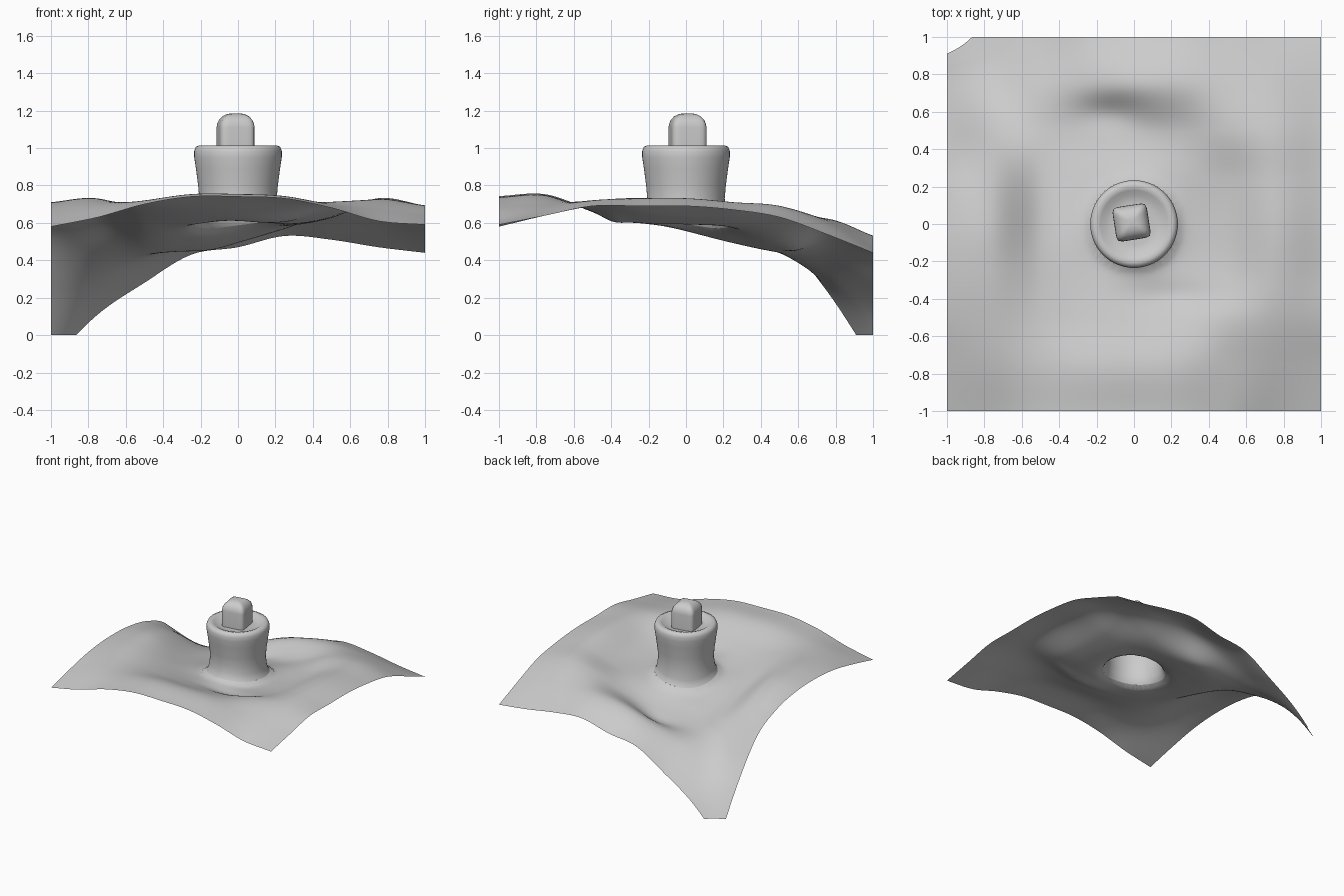
import bpy, bmesh, math
from mathutils import Vector, Matrix

if "Cube" in bpy.data.objects:
    bpy.data.objects.remove(bpy.data.objects["Cube"])

grey = bpy.data.materials.new("light_grey")
grey.use_nodes = True
grey.diffuse_color = (0.6, 0.6, 0.6, 1)
grey.node_tree.nodes["Principled BSDF"].inputs["Base Color"].default_value = (0.6, 0.6, 0.6, 1)

# Sheet relief in hundredths: rows run back to front, columns run -x to +x
RELIEF = """
-14 11 28 43 47 53 51 47 44
24 29 40 50 58 62 62 60 54
53 45 44 46 50 57 66 69 63
65 62 50 51 55 58 63 71 67
70 71 57 56 57 58 63 73 69
71 73 64 60 60 60 65 73 69
69 72 69 67 66 67 71 72 69
64 69 72 75 75 74 70 67 64
58 63 70 74 74 73 68 61 59
"""
ROWS = [[int(n) / 100 for n in line.split()] for line in RELIEF.split("\n") if line][::-1]
HOLE = 0.235
# Local dents: centre x, y, half-widths, depth
DENTS = [(-0.13, 0.6, 0.17, 0.09, 0.035), (0.2, -0.39, 0.25, 0.08, 0.025)]


def spline(values, t):
    """Smooth interpolation through evenly spaced values, t from -1 to 1."""
    ends = [2 * values[0] - values[1]] + list(values) + [2 * values[-1] - values[-2]]
    s = min(max((t + 1) / 2, 0), 1) * (len(values) - 1)
    i = min(int(s), len(values) - 2)
    f = s - i
    a, b, c, d = ends[i:i + 4]
    return b + f / 2 * (c - a + f * (2 * a - 5 * b + 4 * c - d + f * (3 * (b - c) + d - a)))


def height(x, y):
    """Relief with a fillet rising to the neck, less the local dents."""
    z = spline([spline(row, x) for row in ROWS], y)
    z += 0.035 * min(math.exp((HOLE - math.hypot(x, y)) / 0.035), 1)
    for cx, cy, wx, wy, depth in DENTS:
        z -= depth * math.exp(-((x - cx) / wx) ** 2 - ((y - cy) / wy) ** 2)
    return z


def finish(name, bm, angle):
    mesh = bpy.data.meshes.new(name)
    bm.normal_update()
    bm.to_mesh(mesh)
    bm.free()
    mesh.materials.append(grey)
    obj = bpy.data.objects.new(name, mesh)
    bpy.context.collection.objects.link(obj)
    bpy.ops.object.select_all(action="DESELECT")
    obj.select_set(True)
    bpy.context.view_layer.objects.active = obj
    bpy.ops.object.shade_smooth_by_angle(angle=math.radians(angle))
    return obj


def loft(bm, rings):
    """Join successive closed rings of points with quads."""
    loops = [[bm.verts.new(p) for p in ring] for ring in rings]
    for low, high in zip(loops, loops[1:]):
        for i in range(len(low)):
            j = (i + 1) % len(low)
            bm.faces.new((low[i], low[j], high[j], high[i]))
    return loops


# Draped sheet with a round opening in the middle and the low corner trimmed off
bm = bmesh.new()
bmesh.ops.create_grid(bm, x_segments=110, y_segments=110, size=1)
inside = [v for v in bm.verts if v.co.xy.length < HOLE]
bmesh.ops.delete(bm, geom=inside, context="VERTS")
for v in bm.verts:
    if v.is_boundary and v.co.xy.length < 0.5:
        v.co.xy = v.co.xy.normalized() * HOLE
    v.co.z = height(v.co.x, v.co.y)
bmesh.ops.bisect_plane(bm, geom=bm.verts[:] + bm.edges[:] + bm.faces[:],
                       plane_co=(0, 0, 0), plane_no=(0, 0, 1), clear_inner=True)
finish("draped_sheet", bm, 60)

# Hollow neck: flared foot following the sheet, then a widening collar
SIDES = 64
FLARE = [(HOLE, 0), (0.223, 0.02), (0.215, 0.05)]
COLLAR = [(0.207, 0.73), (0.213, 0.8), (0.225, 0.89), (0.234, 0.95), (0.234, 0.985),
          (0.225, 1.007), (0.205, 1.015), (0.18, 1.008), (0.155, 0.99), (0.11, 0.985)]
angles = [math.tau * i / SIDES for i in range(SIDES)]
rings = []
for r, lift in FLARE:
    rings.append([(r * math.cos(a), r * math.sin(a),
                   height(HOLE * math.cos(a), HOLE * math.sin(a)) + lift) for a in angles])
for r, z in COLLAR:
    rings.append([(r * math.cos(a), r * math.sin(a), z) for a in angles])
bm = bmesh.new()
loops = loft(bm, rings)
bm.faces.new(loops[-1])
finish("neck", bm, 60)

# Square peg with rounded corners and a domed top
PEG = [(1, 0.98), (1, 1.11), (0.97, 1.13), (0.87, 1.152), (0.7, 1.17), (0.48, 1.181), (0.22, 1.186)]


def rounded_square(half, z, count=40):
    points = []
    for i in range(count):
        a = math.tau * i / count
        c, s = math.cos(a), math.sin(a)
        r = half / (abs(c) ** 8 + abs(s) ** 8) ** (1 / 8)
        points.append(Vector((r * c, r * s, z)))
    return points


bm = bmesh.new()
loops = loft(bm, [rounded_square(0.093 * k, z) for k, z in PEG])
bm.faces.new(loops[-1])
peg = finish("square_peg", bm, 50)
peg.matrix_world = Matrix.Translation((-0.013, 0.008, 0)) @ Matrix.Rotation(math.radians(9), 4, "Z")
